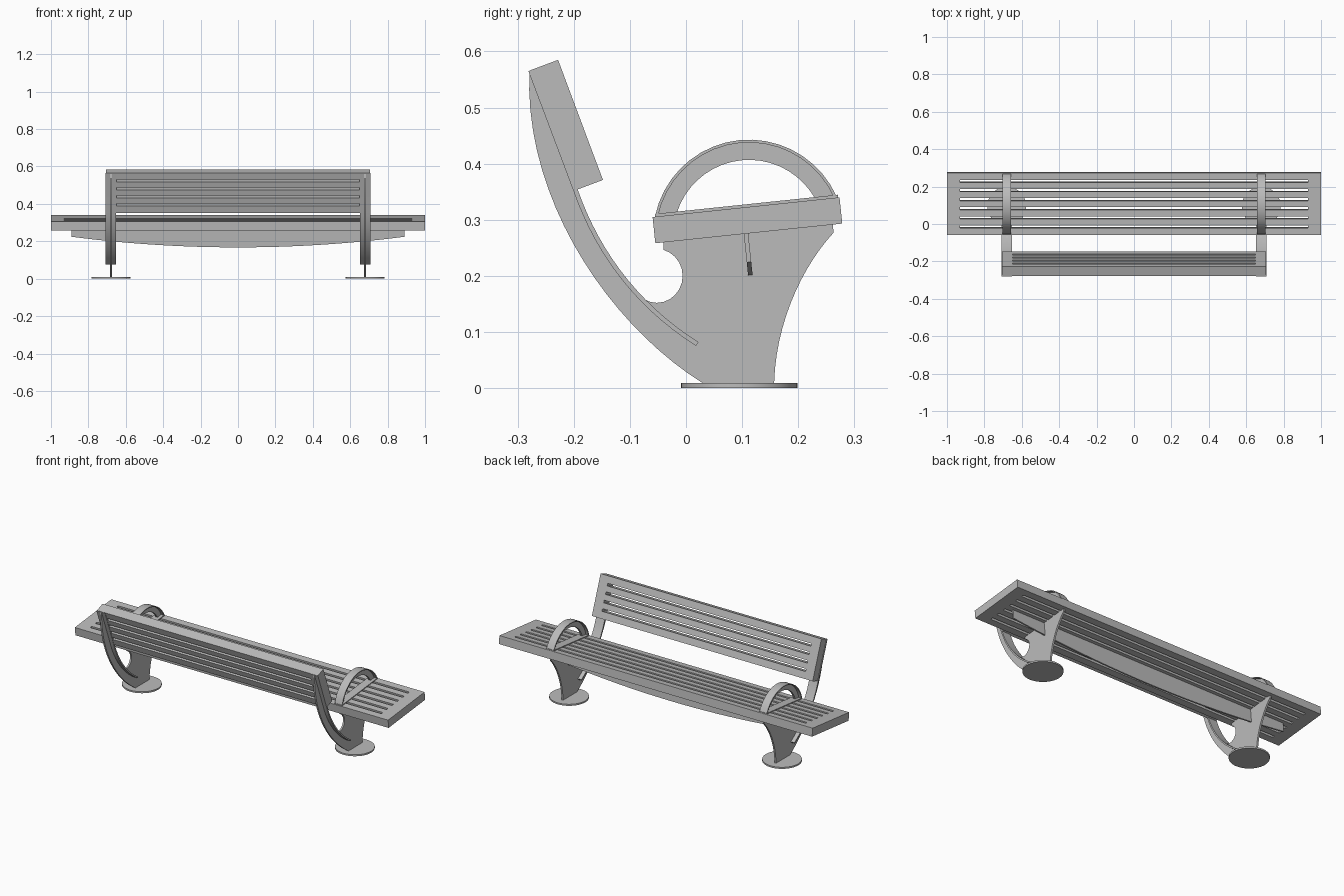
import bpy, bmesh, math
from mathutils import Vector
from mathutils.geometry import interpolate_bezier

if "Cube" in bpy.data.objects:
    bpy.data.objects.remove(bpy.data.objects["Cube"])

GREY = (0.5, 0.5, 0.5, 1)
metal = bpy.data.materials.new("grey metal")
metal.use_nodes = True
metal.diffuse_color = GREY
metal.node_tree.nodes["Principled BSDF"].inputs["Base Color"].default_value = GREY

SEAT = ((0, 0.107, 0.3225), math.radians(6))      # middle of the seat's top face
BACK = ((0, -0.188, 0.478), math.radians(110.5))  # middle of the backrest's front face
LEG_X = 0.68


def finish(name, bm, frame=((0, 0, 0), 0)):
    bmesh.ops.recalc_face_normals(bm, faces=bm.faces)
    mesh = bpy.data.meshes.new(name)
    bm.to_mesh(mesh)
    bm.free()
    mesh.shade_smooth()
    mesh.set_sharp_from_angle(angle=math.radians(30))
    mesh.materials.append(metal)
    obj = bpy.data.objects.new(name, mesh)
    obj.location, obj.rotation_euler.x = frame[0], frame[1]
    bpy.context.collection.objects.link(obj)
    return obj


def thicken(bm, vec):
    res = bmesh.ops.extrude_face_region(bm, geom=bm.faces[:])
    moved = [g for g in res["geom"] if isinstance(g, bmesh.types.BMVert)]
    bmesh.ops.translate(bm, verts=moved, vec=vec)


def plate(name, pts, middle, width, axis="x", frame=((0, 0, 0), 0)):
    """Outline (y,z) or (x,z) extruded evenly about its middle along the axis."""
    bm = bmesh.new()
    d = middle - width / 2
    bm.faces.new([bm.verts.new((d, a, b) if axis == "x" else (a, d, b)) for a, b in pts])
    thicken(bm, (width, 0, 0) if axis == "x" else (0, width, 0))
    return finish(name, bm, frame)


def slotted_panel(name, half, slot_half, length, depth, slots, pitch, gap, frame):
    """Panel with evenly spaced long slots cut right through."""
    xs = [-half, -slot_half, slot_half, half]
    ys = [-length / 2]
    for i in range(slots):
        c = (i - (slots - 1) / 2) * pitch
        ys += [c - gap / 2, c + gap / 2]
    ys.append(length / 2)
    bm = bmesh.new()
    rows = [[bm.verts.new((x, y, 0)) for x in xs] for y in ys]
    for j in range(len(ys) - 1):
        for i in range(3):
            if i == 1 and j % 2:
                continue
            bm.faces.new([rows[j][i], rows[j][i + 1], rows[j + 1][i + 1], rows[j + 1][i]])
    thicken(bm, (0, 0, depth))
    return finish(name, bm, frame)


def bezier(a, b, c, d, n=14):
    return [Vector(p[:2]) for p in interpolate_bezier(*[Vector((*q, 0)) for q in (a, b, c, d)], n)]


def arc(radius, cz, half_angle, n=18):
    return [(radius * math.sin(t), cz + radius * math.cos(t))
            for t in (half_angle * (2 * i / n - 1) for i in range(n + 1))]


# Seat and backrest
slotted_panel("seat", 1.0, 0.93, 0.335, -0.047, 6, 0.0488, 0.014, SEAT)
slotted_panel("backrest", 0.705, 0.65, 0.2285, 0.0545, 4, 0.0456, 0.014, BACK)

# Curved beam under the seat
belly = [(0.89 * t, -0.155 + 0.057 * t * t) for t in (i / 12 - 1 for i in range(25))]
plate("under_seat_beam", belly + [(0.89, -0.045), (-0.89, -0.045)], -0.005, 0.008, "y", SEAT)

# Leg outline pieces
rear = bezier((-0.279, 0.566), (-0.29, 0.34), (-0.14, 0.115), (0.031, 0.008), 20)
front = bezier((0.157, 0.008), (0.16, 0.12), (0.21, 0.22), (0.263, 0.277))
notch = [Vector((-0.052 + 0.046 * math.cos(t), 0.2 + 0.048 * math.sin(t)))
         for t in (math.radians(75 - 15 * i) for i in range(14))]
brace = bezier((-0.193, 0.354), (-0.155, 0.245), (-0.085, 0.15), (0.022, 0.082), 16)
brace_above = [p for p in reversed(brace) if p.y > 0.175]
web = rear + front + [Vector((0.26, 0.31)), Vector((-0.04, 0.28))] + notch + brace_above

# Thin flange running down the leg, carried up the rear of the backrest
offset = []
for i, p in enumerate(brace):
    t = (brace[min(i + 1, len(brace) - 1)] - brace[max(i - 1, 0)]).normalized()
    offset.append(p + 0.008 * Vector((t.y, -t.x)))
flange = [Vector((-0.272, 0.563))] + brace + offset[::-1] + [Vector((-0.281, 0.565))]

# Armrest pieces, in the seat's frame
CZ = -0.051
rim = arc(0.171, CZ, math.radians(72)) + arc(0.166, CZ, math.radians(72))[::-1]
ring = arc(0.167, CZ, math.radians(71)) + arc(0.135, CZ, math.radians(67))[::-1]
foot = [(-0.163, -0.001), (0.165, -0.001), (0.165, 0.005), (-0.163, 0.005)]

for side, s in (("left", 1), ("right", -1)):
    x = s * LEG_X
    plate(side + "_leg_web", web, x, 0.01)
    plate(side + "_leg_flange", flange, x, 0.055)
    plate(side + "_armrest_rim", rim, x, 0.047, "x", SEAT)
    plate(side + "_armrest_web", ring, x, 0.012, "x", SEAT)
    plate(side + "_armrest_foot", foot, x, 0.047, "x", SEAT)
    # Round floor plate
    bm = bmesh.new()
    bmesh.ops.create_cone(bm, cap_ends=True, segments=40, radius1=0.104, radius2=0.104, depth=0.009)
    finish(side + "_base_disc", bm, ((x, 0.095, 0.0045), 0))
